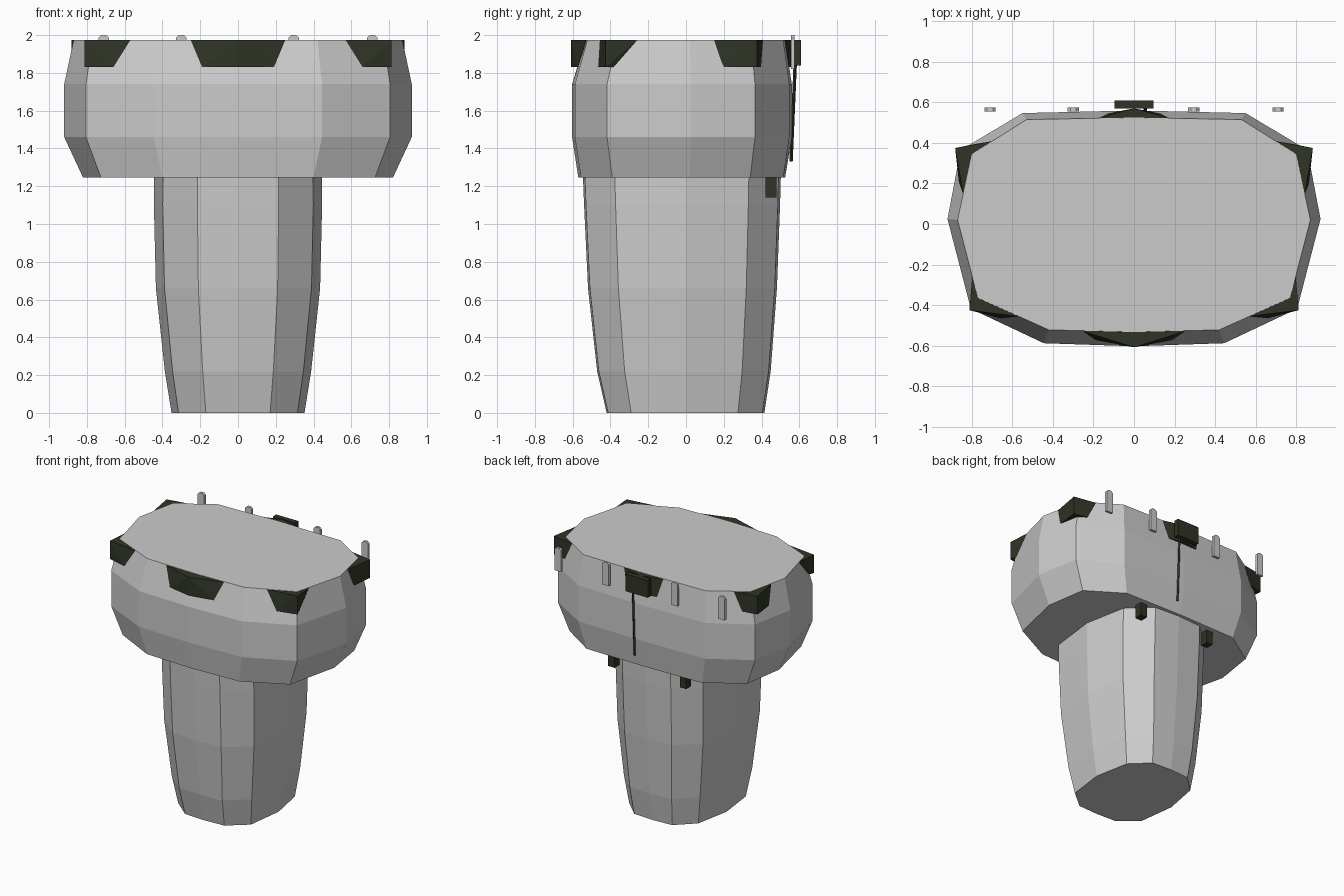
import bpy, bmesh
from mathutils import Vector

if "Cube" in bpy.data.objects:
    bpy.data.objects.remove(bpy.data.objects["Cube"])


def material(name, rgb):
    m = bpy.data.materials.new(name)
    m.diffuse_color = (*rgb, 1)
    m.use_nodes = True
    m.node_tree.nodes["Principled BSDF"].inputs["Base Color"].default_value = m.diffuse_color
    return m


GREY = material("light_grey", (0.6, 0.6, 0.6))
DARK = material("dark_olive", (0.028, 0.034, 0.019))


def finish(name, bm, mat):
    bmesh.ops.recalc_face_normals(bm, faces=bm.faces[:])
    me = bpy.data.meshes.new(name)
    bm.to_mesh(me)
    bm.free()
    me.materials.append(mat)
    ob = bpy.data.objects.new(name, me)
    bpy.context.collection.objects.link(ob)
    return ob


def loft(name, rings, mat):
    """rings: list of (z, right-half outline from front centre to back centre)."""
    bm = bmesh.new()
    loops = []
    for z, half in rings:
        full = half + [(-x, y) for x, y in reversed(half[1:-1])]
        loops.append([bm.verts.new((x, y, z)) for x, y in full])
    n = len(loops[0])
    for a, b in zip(loops, loops[1:]):
        for i in range(n):
            j = (i + 1) % n
            bm.faces.new((a[i], a[j], b[j], b[i]))
    bm.faces.new(loops[0])
    bm.faces.new(loops[-1])
    return finish(name, bm, mat)


def hull(name, pts, mat):
    bm = bmesh.new()
    for p in pts:
        bm.verts.new(p)
    res = bmesh.ops.convex_hull(bm, input=bm.verts[:])
    bmesh.ops.delete(bm, geom=list({g for g in res["geom_interior"] + res["geom_unused"]
                                    if isinstance(g, bmesh.types.BMVert)}), context='VERTS')
    bmesh.ops.dissolve_limit(bm, angle_limit=0.01, verts=bm.verts[:], edges=bm.edges[:])
    return finish(name, bm, mat)


def box(name, x0, x1, y0, y1, z0, z1, mat, bevel=0.0):
    b = bevel
    pts = [(x, y, z0) for x in (x0, x1) for y in (y0, y1)]
    pts += [(x, y, z1 - b) for x in (x0, x1) for y in (y0, y1)]
    if b:
        pts += [(x, y, z1) for x in (x0 + b, x1 - b) for y in (y0, y1)]
    return hull(name, pts, mat)


# Column, widening upwards
base = [(0, -.42), (.17, -.412), (.315, -.29), (.352, 0), (.30, .275), (.165, .405), (0, .415)]
col = []
for z, sx, front, back in ((0, 1, 1, 1), (.22, 1.1, 1.12, 1.08), (.66, 1.235, 1.235, 1.16),
                           (1.1, 1.265, 1.285, 1.2), (1.26, 1.26, 1.3, 1.21)):
    col.append((z, [(x * sx, y * (front if y < 0 else back)) for x, y in base]))
loft("column", col, GREY)

# Wide upper body
low = [(0, -.57), (.40, -.555), (.725, -.39), (.82, .02), (.77, .34), (.50, .515), (0, .525)]
mid = [(0, -.603), (.445, -.588), (.805, -.418), (.92, .025), (.855, .365), (.55, .547), (0, .56)]
top = [(0, -.533), (.42, -.522), (.77, -.365), (.87, .02), (.80, .345), (.53, .515), (0, .525)]
loft("upper_body", [(1.245, low), (1.46, mid), (1.74, mid), (1.975, top)], GREY)


# Dark rim wedges at the corners and centres
def wedge(name, apex, top_ends, low_ends, inner):
    t, b = 1.973, 1.83
    pts = [(*p, t) for p in (apex, *top_ends, inner)]
    pts += [(*p, b) for p in (apex, *low_ends, inner)]
    hull(name, pts, DARK)


wedge("front_rim_wedge", (0, -.608), [(-.25, -.53), (.25, -.53)],
      [(-.19, -.572), (.19, -.572)], (0, -.5))
wedge("back_rim_wedge", (0, .57), [(-.17, .523), (.17, .523)],
      [(-.13, .545), (.13, .545)], (0, .49))
for s, side in ((1, "right"), (-1, "left")):
    wedge(f"front_{side}_corner", (s * .812, -.425), [(s * .57, -.456), (s * .798, -.26)],
          [(s * .66, -.465), (s * .795, -.385)], (s * .70, -.34))
    wedge(f"back_{side}_corner", (s * .882, .375), [(s * .70, .408), (s * .842, .145)],
          [(s * .765, .398), (s * .862, .19)], (s * .74, .31))
    # Small blocks under the overhang
    box(f"under_block_{side}", s * .31 - .028, s * .31 + .028, .42, .48, 1.14, 1.255, DARK)

# Pegs along the back rim
for i, x in enumerate((-.71, -.30, .295, .71)):
    box(f"back_peg_{i + 1}", x - .028, x + .028, .555, .575, 1.82, 2.0, GREY, .014)

# Back box with hanging rod
box("back_box", -.096, .096, .57, .61, 1.84, 1.975, DARK)
r = .009
hull("hanging_rod", [(.055 + dx, y + dy, z) for y, z in ((.578, 1.845), (.556, 1.33))
                     for dx, dy in ((r, 0), (-r, 0), (0, r), (0, -r))], DARK)
